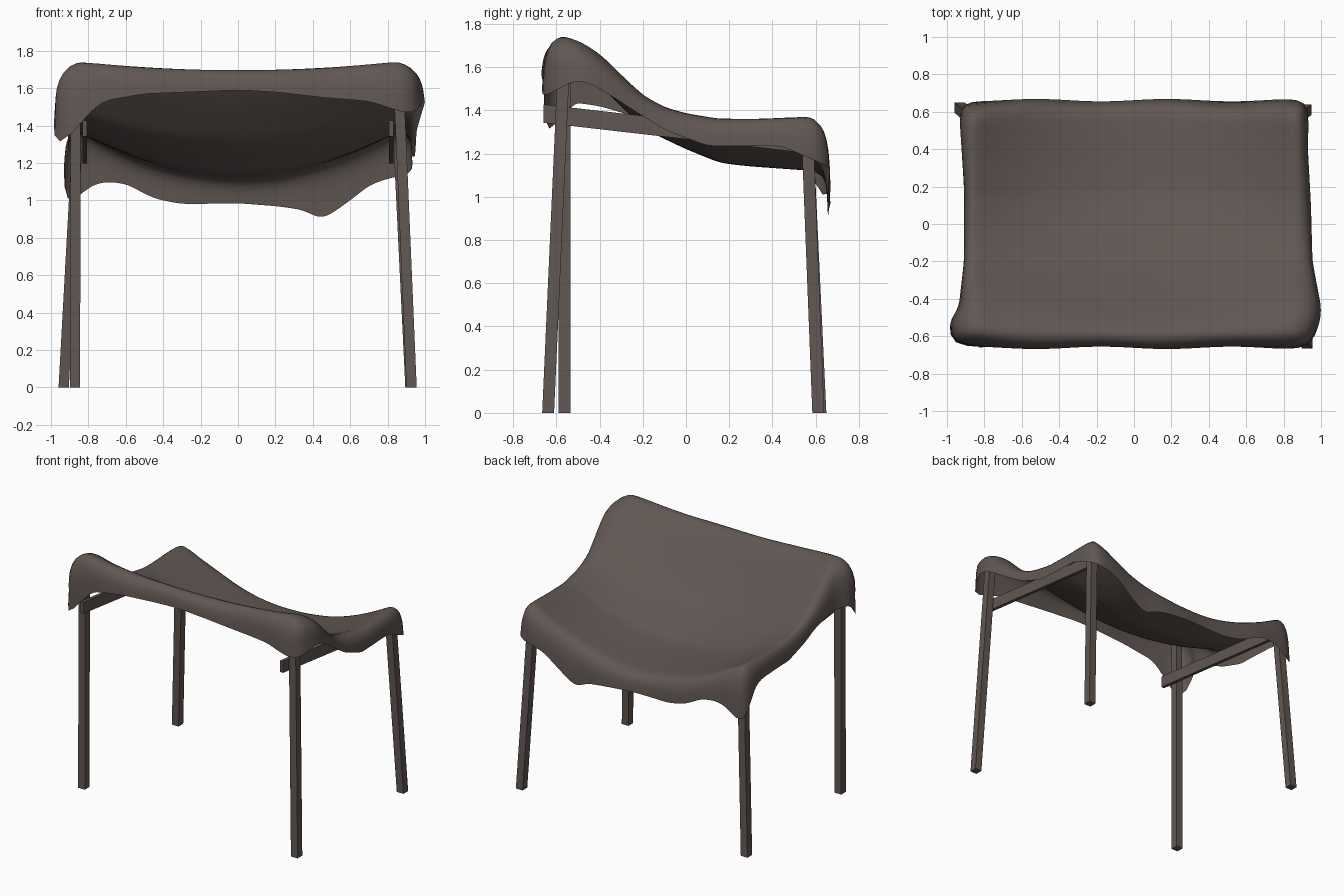
import bpy, bmesh, math
from mathutils import Vector

if "Cube" in bpy.data.objects:
    bpy.data.objects.remove(bpy.data.objects["Cube"])

mat = bpy.data.materials.new("weathered brown")
mat.diffuse_color = (0.118, 0.095, 0.086, 1)
mat.use_nodes = True
mat.node_tree.nodes["Principled BSDF"].inputs["Base Color"].default_value = mat.diffuse_color


def lerp(table, t):
    """Piecewise-linear profile lookup."""
    if t <= table[0][0]:
        return table[0][1]
    for (a, za), (b, zb) in zip(table, table[1:]):
        if t <= b:
            return za + (zb - za) * (t - a) / (b - a)
    return table[-1][1]


def add_object(name, bm):
    bmesh.ops.recalc_face_normals(bm, faces=bm.faces)
    me = bpy.data.meshes.new(name)
    bm.to_mesh(me)
    bm.free()
    me.materials.append(mat)
    ob = bpy.data.objects.new(name, me)
    bpy.context.collection.objects.link(ob)
    return ob


def bar(name, a, b, wx, wy):
    """Box from a to b: ends cut level for legs, upright for rails."""
    a, b = Vector(a), Vector(b)
    ex = Vector((wx / 2, 0, 0))
    ey = Vector((0, wy / 2, 0)) if abs(b.z - a.z) > 1 else Vector((0, 0, wy / 2))
    bm = bmesh.new()
    rings = [[bm.verts.new(p + ex * i + ey * j) for i, j in ((-1, -1), (1, -1), (1, 1), (-1, 1))]
             for p in (a, b)]
    bm.faces.new(rings[0])
    bm.faces.new(rings[1])
    for k in range(4):
        n = (k + 1) % 4
        bm.faces.new((rings[0][k], rings[0][n], rings[1][n], rings[1][k]))
    return add_object(name, bm)


# legs: three splay outward, the front left one stands upright
bar("front_left_leg", (-0.872, -0.563, 0), (-0.868, -0.563, 1.67), 0.055, 0.055)
bar("front_right_leg", (0.928, -0.638, 0), (0.857, -0.563, 1.67), 0.055, 0.055)
bar("back_left_leg", (-0.932, 0.622, 0), (-0.862, 0.562, 1.27), 0.055, 0.055)
bar("back_right_leg", (0.922, 0.612, 0), (0.86, 0.562, 1.28), 0.055, 0.055)

# side rails inside the legs
for side, s in (("left", -1), ("right", 1)):
    bar(side + "_rail", (s * 0.82, -0.66, 1.385), (s * 0.82, 0.6, 1.24), 0.025, 0.085)

# canopy profiles: along y at the sides and the sagging middle, then hem heights
EDGE = [(-.58, 1.75), (-.5, 1.73), (-.4, 1.67), (-.3, 1.57), (-.2, 1.475), (-.1, 1.42),
        (0, 1.392), (.15, 1.368), (.35, 1.368), (.58, 1.38)]
MID = [(-.58, 1.705), (-.5, 1.64), (-.4, 1.52), (-.2, 1.315), (0, 1.22), (.16, 1.155),
       (.3, 1.14), (.58, 1.12)]
FRONT_HEM = [(-.86, 1.25), (-.8, 1.48), (-.7, 1.535), (-.5, 1.57), (0, 1.59), (.2, 1.58),
             (.45, 1.55), (.7, 1.53), (.8, 1.5), (.86, 1.45)]
BACK_HEM = [(-.86, .95), (-.8, 1.08), (-.7, 1.1), (-.6, 1.09), (-.45, 1.01), (-.3, .98),
            (0, .985), (.2, .97), (.35, .95), (.45, .895), (.6, 1.0), (.7, 1.08), (.86, 1.14)]
LEFT_HEM = [(-.55, 1.44), (-.4, 1.42), (-.25, 1.375), (-.1, 1.3), (.1, 1.235), (.45, 1.235),
            (.58, 1.17)]
RIGHT_HEM = [(-.55, 1.54), (-.45, 1.53), (-.35, 1.47), (-.25, 1.405), (-.1, 1.31), (.1, 1.235),
             (.45, 1.235), (.58, 1.17)]
LEFT_FLARE = [(-.58, 2.0), (-.53, 1.6), (-.45, .95), (-.2, .6), (.2, .6), (.58, .9)]
RIGHT_FLARE = [(-.58, 1.5), (-.46, 1.75), (-.2, 1.15), (.1, 1.05), (.4, .85), (.58, .9)]
HX, HY, NX, NY = 0.86, 0.58, 32, 24


def top_z(x, y):
    e, m = lerp(EDGE, y), lerp(MID, y)
    return m + (e - m) * (x / HX) ** 2


# canopy: sagging sheet with a hem hanging over all four sides
bm = bmesh.new()
grid = []
for i in range(NX + 1):
    x = HX * (2 * i / NX - 1)
    grid.append([])
    for j in range(NY + 1):
        y = HY * (2 * j / NY - 1)
        grid[i].append(bm.verts.new((x, y, top_z(x, y))))
for i in range(NX):
    for j in range(NY):
        bm.faces.new((grid[i][j], grid[i + 1][j], grid[i + 1][j + 1], grid[i][j + 1]))

loop = ([(i, 0) for i in range(NX)] + [(NX, j) for j in range(NY)]
        + [(i, NY) for i in range(NX, 0, -1)] + [(0, j) for j in range(NY, 0, -1)])
prev = [grid[i][j] for i, j in loop]
base = [v.co.copy() for v in prev]
for out, down in ((0.045, 0.12), (0.07, 0.38), (0.078, 0.7), (0.082, 1.0)):
    ring = []
    for (i, j), p in zip(loop, base):
        dx = (i == NX) - (i == 0)
        dy = (j == NY) - (j == 0)
        if dy:
            hem = lerp(FRONT_HEM if dy < 0 else BACK_HEM, p.x)
        else:
            hem = lerp(LEFT_HEM if dx < 0 else RIGHT_HEM, p.y)
        # side flaps bulge near the front corners, more narrowly on the left
        sx = dx * out * lerp(LEFT_FLARE if dx < 0 else RIGHT_FLARE, p.y)
        k = 0.95 if dx and dy else 1
        # loose front corners flare less as they hang
        if dx and dy < 0 and down > 0.6:
            sx *= 0.75
        sy = dy * out * k * (1 + 0.08 * math.sin(p.x * 9))
        ring.append(bm.verts.new((p.x + sx * k, p.y + sy, p.z + (hem - p.z) * down)))
    n = len(loop)
    for a in range(n):
        b = (a + 1) % n
        bm.faces.new((prev[a], ring[a], ring[b], prev[b]))
    prev = ring

canopy = add_object("cloth_canopy", bm)
for f in canopy.data.polygons:
    f.use_smooth = True
sub = canopy.modifiers.new("soften", 'SUBSURF')
sub.levels = sub.render_levels = 1
